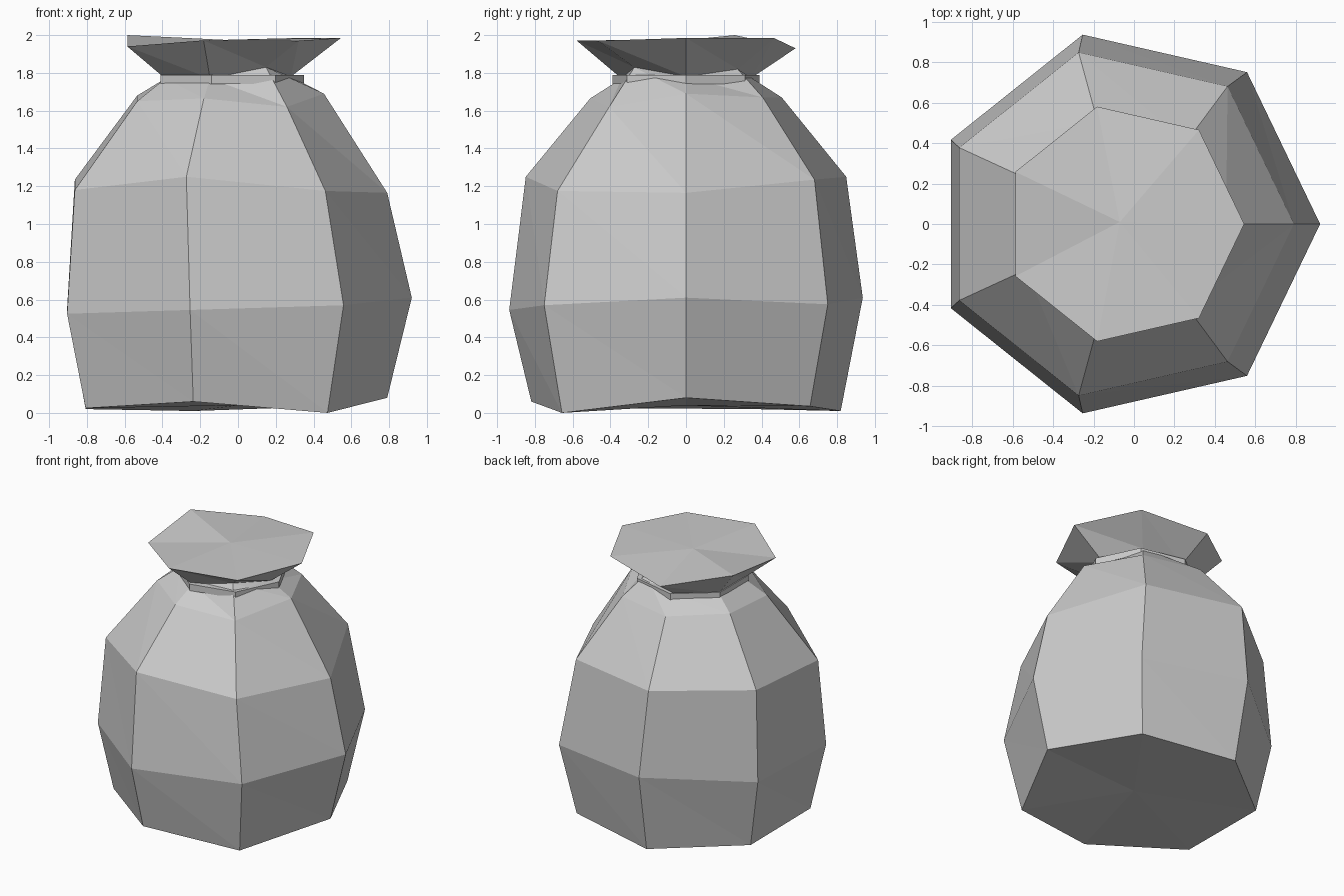
import bpy
import bmesh
from math import cos, sin, tau

SIDES = 7

default_cube = bpy.data.objects.get("Cube")
if default_cube:
    bpy.data.objects.remove(default_cube, do_unlink=True)

# Plain grey cloth
cloth = bpy.data.materials.new("grey_cloth")
cloth.use_nodes = True
cloth.diffuse_color = (0.6, 0.6, 0.6, 1)
cloth.node_tree.nodes["Principled BSDF"].inputs["Base Color"].default_value = cloth.diffuse_color


def add_ring(bm, centre_x, radius, heights):
    """Seven-sided ring whose corners sit at slightly uneven heights."""
    corners = []
    for i, height in enumerate(heights):
        angle = tau * i / SIDES
        corners.append(bm.verts.new((centre_x + radius * cos(angle), radius * sin(angle), height)))
    return corners


def bridge(bm, lower, upper):
    """Join two rings with creased triangles."""
    for i in range(SIDES):
        j = (i + 1) % SIDES
        bm.faces.new((lower[i], lower[j], upper[i]))
        bm.faces.new((lower[j], upper[j], upper[i]))


def fan(bm, ring, centre):
    """Close a ring with triangles around a centre point."""
    hub = bm.verts.new(centre)
    for i in range(SIDES):
        bm.faces.new((ring[i], ring[(i + 1) % SIDES], hub))


def finish(bm, name):
    bmesh.ops.recalc_face_normals(bm, faces=bm.faces)
    mesh = bpy.data.meshes.new(name)
    bm.to_mesh(mesh)
    bm.free()
    mesh.materials.append(cloth)
    bpy.context.collection.objects.link(bpy.data.objects.new(name, mesh))


# Sack body: base, belly, upper belly, shoulder, pinched neck, flared mouth
profile = [
    (-0.05, 0.84, (0.08, 0.035, 0.01, 0.02, 0.025, 0.06, 0)),
    (-0.04, 0.96, (0.61, 0.575, 0.61, 0.55, 0.525, 0.545, 0.57)),
    (-0.08, 0.87, (1.165, 1.235, 1.25, 1.235, 1.18, 1.25, 1.175)),
    (-0.065, 0.52, (1.69, 1.67, 1.67, 1.68, 1.65, 1.665, 1.62)),
    (-0.07, 0.35, (1.78, 1.82, 1.77, 1.77, 1.77, 1.77, 1.83)),
    (-0.05, 0.595, (1.985, 1.985, 1.93, 2, 1.94, 1.972, 1.97)),
]
bm = bmesh.new()
rings = [add_ring(bm, *row) for row in profile]
for lower, upper in zip(rings, rings[1:]):
    bridge(bm, lower, upper)
fan(bm, rings[0], (0, 0, 0.04))
fan(bm, rings[-1], (-0.07, 0.01, 1.975))
finish(bm, "sack")

# Flat band tied around the neck
bm = bmesh.new()
section = [(0.33, 1.74), (0.4, 1.74), (0.4, 1.79), (0.33, 1.79)]
band = [add_ring(bm, -0.05, radius, [height] * SIDES) for radius, height in section]
for i, ring in enumerate(band):
    bridge(bm, ring, band[(i + 1) % len(band)])
finish(bm, "neck_band")
